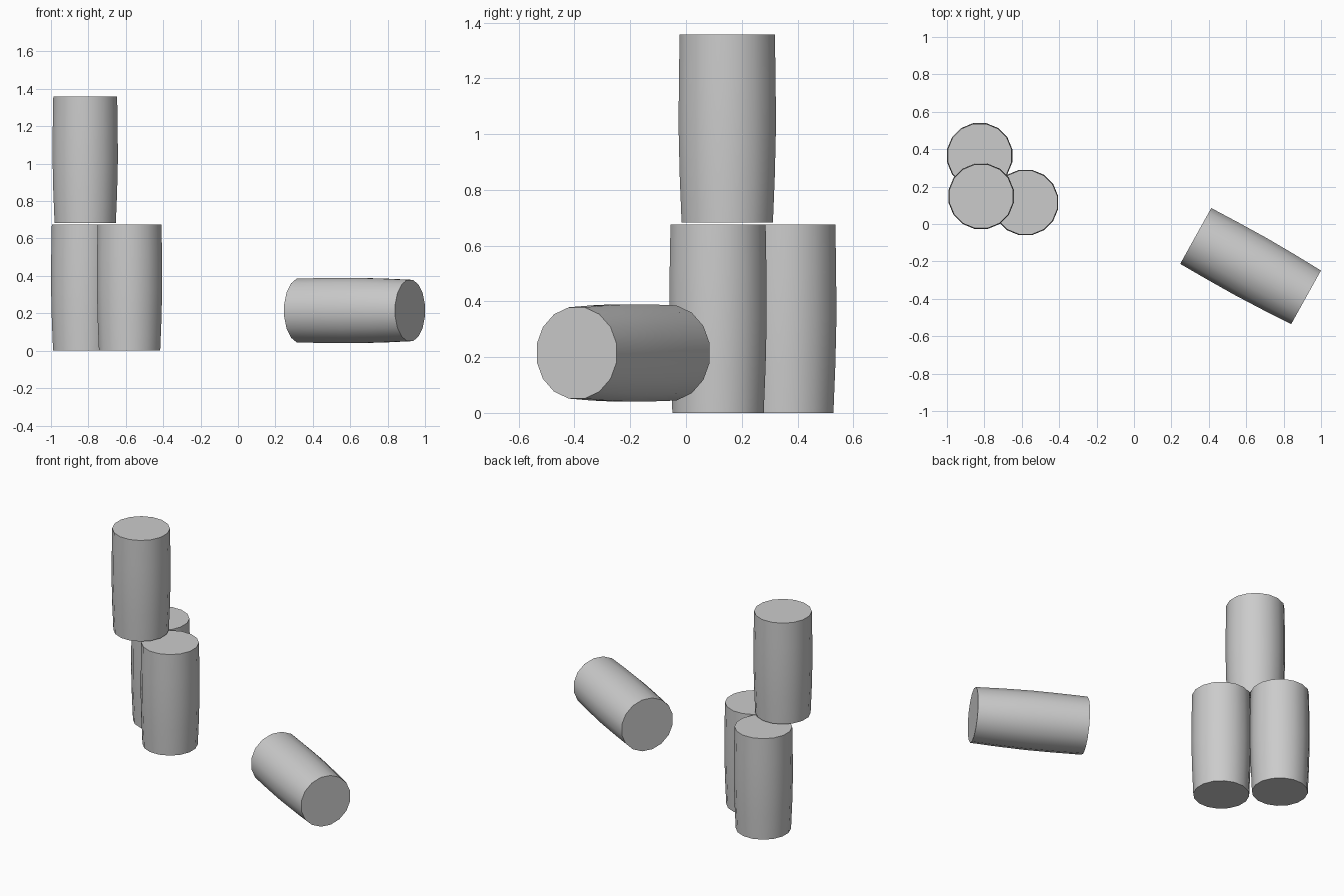
import bpy, bmesh, math
from mathutils import Matrix, Vector

cube = bpy.data.objects.get("Cube")
if cube:
    bpy.data.objects.remove(cube)

grey = bpy.data.materials.new("plain grey")
grey.use_nodes = True
colour = (0.6, 0.6, 0.6, 1)
grey.diffuse_color = colour
grey.node_tree.nodes["Principled BSDF"].inputs["Base Color"].default_value = colour

SIDES = 16
LENGTH = 0.675
# Barrel outline: share of the length, radius
PROFILE = [(0, 0.167), (0.25, 0.174), (0.5, 0.178), (0.75, 0.177), (1, 0.174)]


def barrel_mesh():
    """Slightly bulging closed barrel standing on its narrow end."""
    bm = bmesh.new()
    rings = []
    for share, radius in PROFILE:
        ring = []
        for i in range(SIDES):
            a = math.tau * (i + 0.5) / SIDES
            ring.append(bm.verts.new((radius * math.cos(a), radius * math.sin(a), share * LENGTH)))
        rings.append(ring)
    for low, high in zip(rings, rings[1:]):
        for i in range(SIDES):
            j = (i + 1) % SIDES
            bm.faces.new((low[i], low[j], high[j], high[i]))
    bm.faces.new(rings[0][::-1])
    bm.faces.new(rings[-1])
    mesh = bpy.data.meshes.new("barrel")
    bm.to_mesh(mesh)
    bm.free()
    mesh.materials.append(grey)
    return mesh


def add_barrel(name, base, axis=(0, 0, 1)):
    """Place a barrel with its narrow end at base, pointing along axis."""
    obj = bpy.data.objects.new(name, barrel_mesh())
    bpy.context.collection.objects.link(obj)
    z = Vector(axis).normalized()
    if abs(z.z) < 0.9:
        y = Vector((0, 0, 1))
        x = y.cross(z)
        turn = Matrix((x, y, z)).transposed().to_4x4()
    else:
        turn = Matrix.Identity(4)
    obj.matrix_world = Matrix.Translation(base) @ turn
    bpy.ops.object.select_all(action="DESELECT")
    obj.select_set(True)
    bpy.context.view_layer.objects.active = obj
    bpy.ops.object.shade_smooth_by_angle(angle=math.radians(35))


# Stacked barrels
add_barrel("back_standing_barrel", (-0.825, 0.365, 0))
add_barrel("front_standing_barrel", (-0.58, 0.115, 0))
add_barrel("upper_barrel", (-0.817, 0.148, 0.683))

# Barrel lying on its side
add_barrel("lying_barrel", (0.92, -0.392, 0.215), (-0.59, 0.328, 0))
